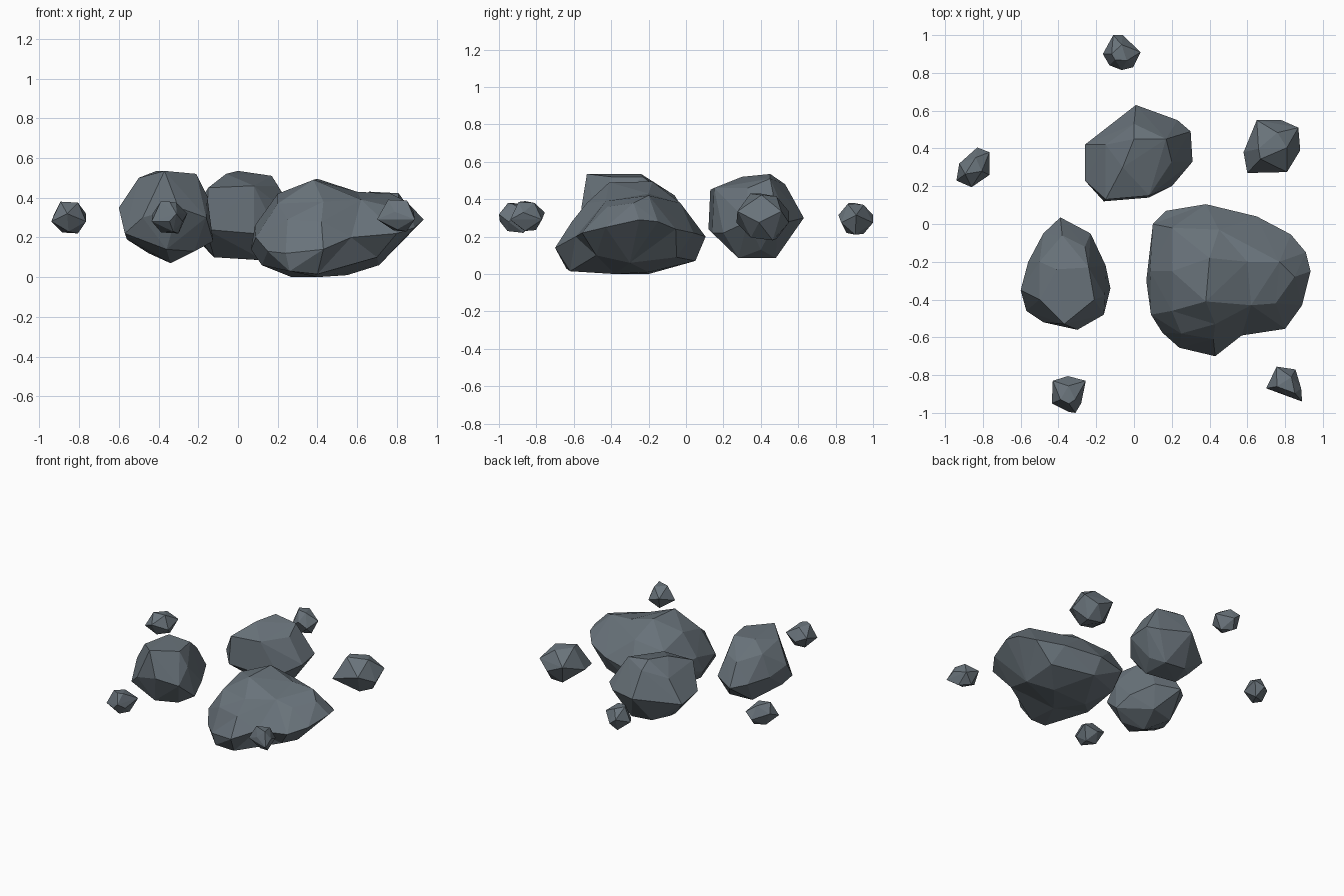
import bpy, bmesh
from mathutils import Vector

slate = bpy.data.materials.new("slate_grey")
slate.diffuse_color = (0.14, 0.17, 0.195, 1)


def rock(name, points, dented=False):
    """Wrap facets round the points; dented rocks keep inward points too."""
    pts = [Vector(p) for p in points]
    lo = Vector([min(p[i] for p in pts) for i in range(3)])
    hi = Vector([max(p[i] for p in pts) for i in range(3)])
    mid, half = (lo + hi) / 2, (hi - lo) / 2
    bm = bmesh.new()
    home = {}
    for p in pts:
        q = p
        if dented:  # hull on a unit sphere, moved home afterwards
            q = Vector([(p[i] - mid[i]) / half[i] for i in range(3)]).normalized()
        home[bm.verts.new(q)] = p
    bmesh.ops.convex_hull(bm, input=bm.verts[:], use_existing_faces=False)
    for v in bm.verts:
        v.co = home[v]
    bmesh.ops.delete(bm, geom=[v for v in bm.verts if not v.link_faces], context='VERTS')
    bmesh.ops.recalc_face_normals(bm, faces=bm.faces[:])
    me = bpy.data.meshes.new(name)
    bm.to_mesh(me)
    bm.free()
    me.materials.append(slate)
    bpy.context.collection.objects.link(bpy.data.objects.new(name, me))


def pebble(name, outline, z0, z1):
    """Small stone: zigzag girdle with a narrow crown and base."""
    n = len(outline)
    cx, cy = sum(p[0] for p in outline) / n, sum(p[1] for p in outline) / n
    zm, h = (z0 + z1) / 2, z1 - z0
    pts = []
    for i, (x, y) in enumerate(outline):
        up = 1 if i % 2 else -1
        pts.append((x, y, zm + up * h * 0.12))
        s = 0.5
        pts.append((cx + (x - cx) * s, cy + (y - cy) * s,
                    (z0 if up > 0 else z1) + up * h * 0.03 * (i % 3)))
    rock(name, pts)


# Large boulder: girdle, crown, base
rock("large_boulder", [
    (.10, 0, .25), (.17, .07, .18), (.38, .105, .2), (.65, .04, .22), (.83, -.055, .24),
    (.91, -.15, .28), (.935, -.25, .29), (.89, -.43, .25), (.80, -.555, .22), (.57, -.59, .2),
    (.43, -.70, .14), (.24, -.655, .12), (.15, -.575, .13), (.09, -.48, .2), (.065, -.3, .14),
    (.085, -.25, .26),
    (.40, -.18, .495), (.38, -.41, .49), (.43, -.53, .38), (.42, -.61, .28), (.25, -.58, .29),
    (.60, -.2, .43), (.77, -.2, .42), (.85, -.28, .38), (.62, -.43, .39), (.2, -.25, .42),
    (.2, -.46, .37), (.2, -.02, .36), (.45, -.03, .38), (.75, -.42, .36),
    (.27, -.2, 0), (.55, -.2, .01), (.4, -.62, .015), (.26, -.64, .03), (.15, -.05, .08),
    (.4, .05, .07), (.7, -.05, .09), (.71, -.3, .06), (.7, -.48, .1), (.4, -.38, 0),
    (.12, -.35, .06)], dented=True)

# Left boulder
rock("left_boulder", [
    (-.39, .035, .26), (-.23, -.05, .28), (-.15, -.22, .24), (-.125, -.34, .18),
    (-.16, -.48, .3), (-.30, -.56, .35), (-.48, -.52, .3), (-.57, -.46, .22),
    (-.60, -.35, .35), (-.56, -.2, .3), (-.48, -.05, .28), (-.155, -.38, .41),
    (-.37, -.53, .535), (-.41, -.24, .535), (-.24, -.23, .52), (-.21, -.4, .52),
    (-.5, -.4, .5), (-.5, -.2, .46), (-.38, -.06, .42), (-.26, -.12, .43),
    (-.34, -.3, .07), (-.22, -.4, .13), (-.36, -.48, .14), (-.56, -.35, .19),
    (-.45, -.15, .12), (-.28, -.12, .13)])

# Back boulder
rock("back_boulder", [
    (-.26, .42, .25), (.01, .63, .3), (.23, .55, .28), (.30, .49, .3), (.31, .33, .28),
    (.20, .2, .22), (.08, .14, .22), (-.16, .12, .24), (-.26, .23, .28),
    (-.15, .13, .45), (0, .45, .535), (-.06, .3, .52), (.17, .45, .51), (.2, .33, .46),
    (.08, .15, .46), (0, .53, .48), (-.15, .42, .42),
    (-.12, .3, .10), (.13, .28, .085), (.12, .48, .085), (-.05, .48, .1),
    (.2, .4, .13), (-.15, .4, .13)])

# Scattered small stones
pebble("right_stone", [(.58, .38), (.65, .55), (.78, .55), (.87, .51), (.88, .39),
                       (.81, .275), (.60, .27)], .18, .43)
pebble("left_pebble", [(-.94, .23), (-.925, .32), (-.83, .405), (-.765, .38),
                       (-.765, .26), (-.86, .195)], .22, .38)
pebble("back_pebble", [(-.165, .90), (-.11, 1), (-.06, 1), (.035, .91),
                       (-.005, .83), (-.065, .815), (-.13, .84)], .21, .38)
pebble("front_left_pebble", [(-.435, -.95), (-.43, -.83), (-.35, -.805), (-.255, -.83),
                             (-.28, -.95), (-.31, -1), (-.345, -.995)], .22, .38)
pebble("front_right_pebble", [(.70, -.87), (.755, -.755), (.855, -.77), (.885, -.87),
                              (.89, -.94), (.79, -.90)], .23, .39)
